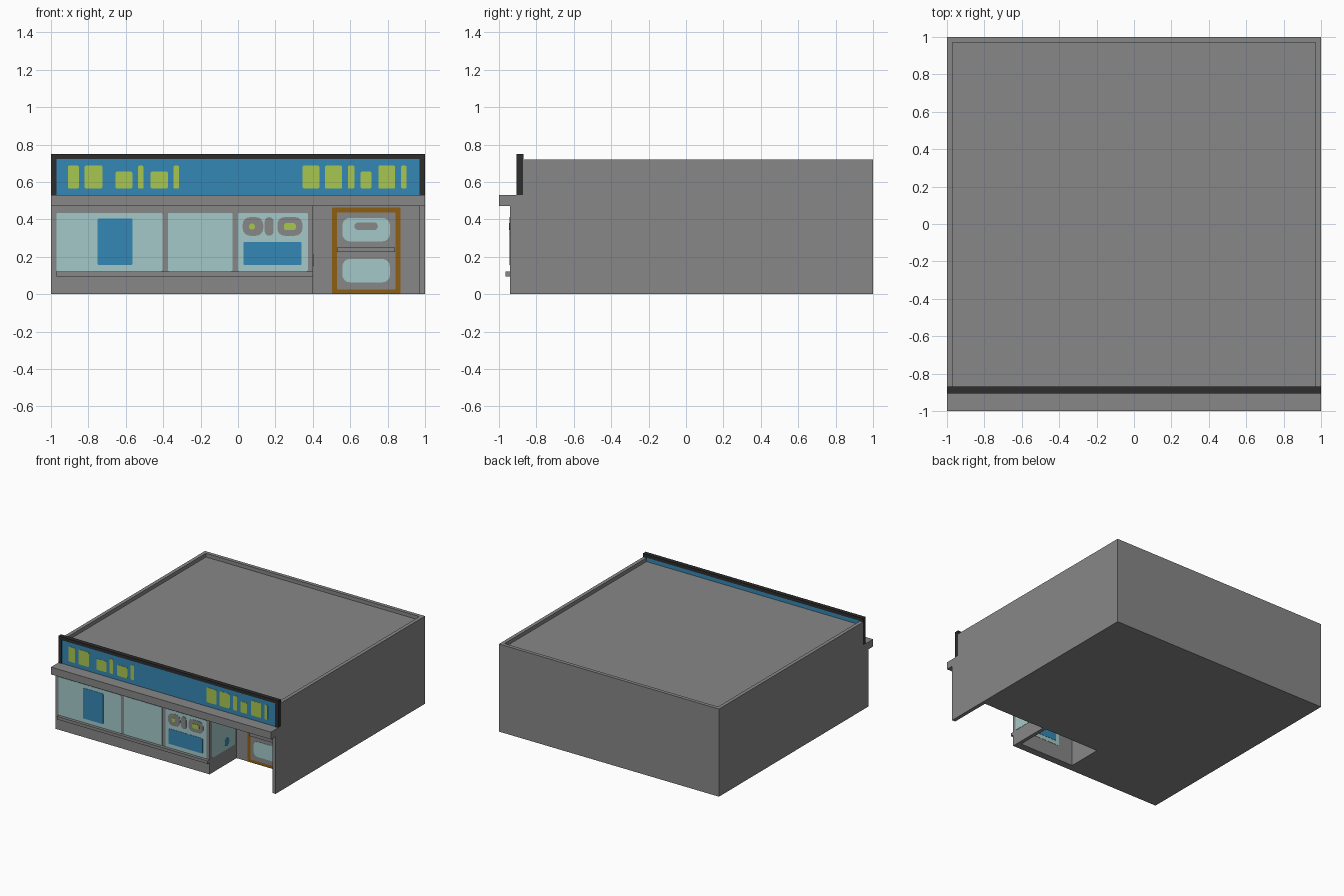
import bpy, bmesh, math

if "Cube" in bpy.data.objects:
    bpy.data.objects.remove(bpy.data.objects["Cube"])


def material(name, rgb):
    m = bpy.data.materials.new(name)
    m.diffuse_color = (*rgb, 1)
    m.use_nodes = True
    m.node_tree.nodes["Principled BSDF"].inputs["Base Color"].default_value = m.diffuse_color
    return m


GREY = material("grey_wall", (0.242, 0.242, 0.242))
BLACK = material("black_trim", (0.026, 0.026, 0.026))
BLUE = material("sign_blue", (0.036, 0.242, 0.462))
GLASS = material("pale_glass", (0.376, 0.584, 0.584))
LIME = material("lime_paint", (0.392, 0.571, 0.080))
BROWN = material("brown_wood", (0.270, 0.112, 0.007))


def prism(name, points, offset, mat):
    """Extrude a flat outline of 3D points by an offset vector."""
    bm = bmesh.new()
    face = bm.faces.new([bm.verts.new(p) for p in points])
    ext = bmesh.ops.extrude_face_region(bm, geom=[face])
    moved = [v for v in ext["geom"] if isinstance(v, bmesh.types.BMVert)]
    bmesh.ops.translate(bm, verts=moved, vec=offset)
    # extrude_face_region may drop the start cap: keep the solid closed
    bmesh.ops.holes_fill(bm, edges=[e for e in bm.edges if e.is_boundary], sides=0)
    bmesh.ops.recalc_face_normals(bm, faces=bm.faces[:])
    mesh = bpy.data.meshes.new(name)
    bm.to_mesh(mesh)
    bm.free()
    mesh.materials.append(mat)
    obj = bpy.data.objects.new(name, mesh)
    bpy.context.collection.objects.link(obj)
    return obj


def box(name, x, y, z, mat):
    pts = [(x[0], y[0], z[0]), (x[1], y[0], z[0]), (x[1], y[1], z[0]), (x[0], y[1], z[0])]
    return prism(name, pts, (0, 0, z[1] - z[0]), mat)


def rounded(u, v, r):
    """Rectangle outline with rounded corners."""
    if r <= 0:
        return [(u[0], v[0]), (u[1], v[0]), (u[1], v[1]), (u[0], v[1])]
    r = min(r, (u[1] - u[0]) * 0.499, (v[1] - v[0]) * 0.499)
    corners = [(u[1] - r, v[1] - r), (u[0] + r, v[1] - r),
               (u[0] + r, v[0] + r), (u[1] - r, v[0] + r)]
    return [(cx + r * math.cos(math.radians(90 * q + 22.5 * k)),
             cy + r * math.sin(math.radians(90 * q + 22.5 * k)))
            for q, (cx, cy) in enumerate(corners) for k in range(5)]


STEP = 0.002


def plate(name, x, z, y, mat, r=0.008, layer=1, facing=-1):
    """Thin painted plate on a wall at y; layer stacks it above others."""
    return prism(name, [(a, y, b) for a, b in rounded(x, z, r)],
                 (0, facing * STEP * layer, 0), mat)


def side_plate(name, y, z, x, mat, r=0.008, layer=1):
    return prism(name, [(x, a, b) for a, b in rounded(y, z, r)], (STEP * layer, 0, 0), mat)


FRONT, DOOR = -0.94, -0.59

# main building with projecting ledge, from its side profile
profile = [(DOOR, 0), (1, 0), (1, 0.69), (-0.872, 0.69), (-0.872, 0.53),
           (-1, 0.53), (-1, 0.47), (DOOR, 0.47)]
prism("building_shell", [(-1, y, z) for y, z in profile], (2, 0, 0), GREY)

# roof parapet
for s, side in ((-1, "left"), (1, "right")):
    box("parapet_" + side, sorted((s, s * 0.97)), (-0.872, 1), (0.69, 0.72), GREY)
box("parapet_back", (-0.97, 0.97), (0.97, 1), (0.69, 0.72), GREY)

# shop front: solid part, hollow display bay, entrance side wall
box("shopfront_left", (-1, -0.13), (FRONT, DOOR), (0, 0.47), GREY)
box("shopfront_bay", (-0.13, 0.40), (FRONT, -0.88), (0, 0.47), GREY)
box("bay_side_wall", (0.37, 0.40), (-0.88, DOOR), (0, 0.47), GREY)
box("entrance_wall", (0.97, 1), (FRONT, DOOR), (0, 0.47), GREY)
box("window_sill", (-0.97, 0.40), (-0.965, FRONT), (0.095, 0.12), GREY)

# shop windows and posters
for i, x in enumerate([(-0.97, -0.405), (-0.375, -0.03), (0, 0.373)]):
    plate(f"window_{i}", x, (0.122, 0.435), FRONT, GLASS)
plate("tall_poster", (-0.75, -0.565), (0.155, 0.405), FRONT, BLUE, layer=2)
plate("wide_poster", (0.03, 0.34), (0.155, 0.28), FRONT, BLUE, layer=2)
for i, (x, r) in enumerate([((0.025, 0.135), 0.04), ((0.143, 0.19), 0.024), ((0.21, 0.345), 0.04)]):
    plate(f"window_sticker_{i}", x, (0.312, 0.412), FRONT, GREY, r, 2)
plate("sticker_dot_0", (0.06, 0.09), (0.345, 0.377), FRONT, LIME, 0.012, 3)
plate("sticker_dot_1", (0.245, 0.31), (0.342, 0.38), FRONT, LIME, 0.015, 3)
side_plate("side_window", (-0.91, -0.615), (0.122, 0.435), 0.40, GLASS)
side_plate("side_sticker", (-0.745, -0.69), (0.15, 0.215), 0.40, BLUE, 0.027, 2)

# inside face of the display bay
plate("bay_window_inside", (0, 0.36), (0.122, 0.435), -0.88, GLASS, facing=1)
plate("bay_poster_inside", (0.03, 0.34), (0.155, 0.28), -0.88, BLUE, layer=2, facing=1)

# door
plate("door_frame", (0.503, 0.87), (0, 0.462), DOOR, BROWN, 0, 1)
plate("door_leaf", (0.528, 0.843), (0.025, 0.437), DOOR, GREY, 0.006, 2)
plate("door_glass_upper", (0.558, 0.812), (0.282, 0.408), DOOR, GLASS, 0.04, 3)
plate("door_glass_lower", (0.558, 0.812), (0.063, 0.188), DOOR, GLASS, 0.04, 3)
plate("door_notice", (0.622, 0.748), (0.343, 0.383), DOOR, GREY, 0.02, 4)
box("door_bar", (0.53, 0.84), (DOOR - 0.02, DOOR), (0.225, 0.25), GREY)

# sign board: panel in a dark frame
box("sign_panel", (-0.97, 0.97), (-0.90, -0.872), (0.53, 0.723), BLUE)
box("sign_frame_top", (-1, 1), (-0.905, -0.87), (0.723, 0.75), BLACK)
for s, side in ((-1, "left"), (1, "right")):
    box("sign_frame_" + side, sorted((s, s * 0.97)), (-0.905, -0.872), (0.53, 0.723), BLACK)

# plain painted blocks on the sign: x from, x to, top
TALL, LOW = 0.687, 0.655
blocks = [(-0.91, -0.85, TALL), (-0.82, -0.725, TALL), (-0.655, -0.565, LOW),
          (-0.535, -0.505, TALL), (-0.467, -0.375, LOW), (-0.345, -0.315, TALL),
          (0.345, 0.435, TALL), (0.465, 0.557, TALL), (0.587, 0.622, TALL),
          (0.655, 0.713, LOW), (0.75, 0.84, TALL), (0.872, 0.902, TALL)]
for i, (a, b, top) in enumerate(blocks):
    plate(f"sign_block_{i}", (a, b), (0.565, top), -0.90, LIME, 0.008, 1)
